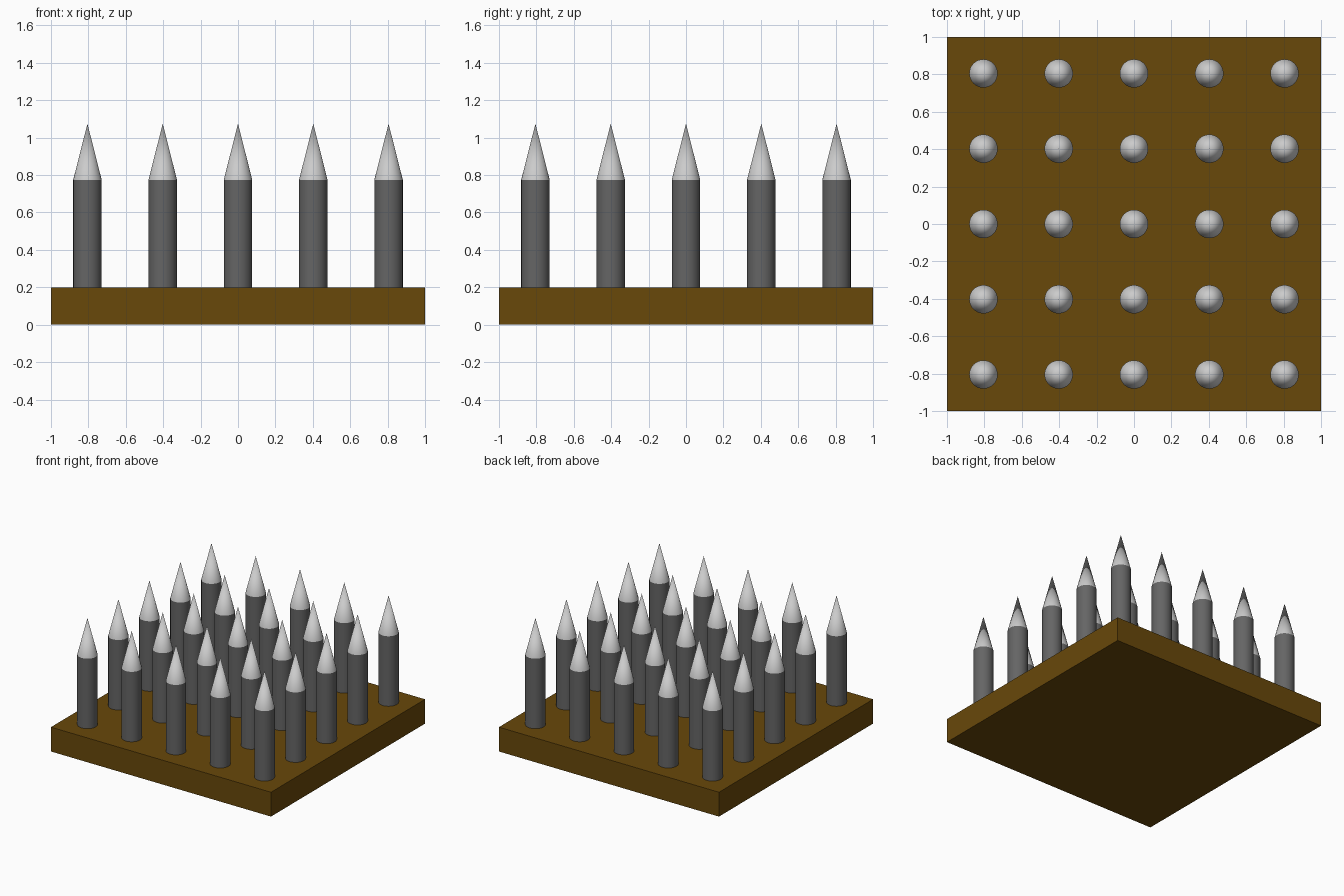
import bpy, math

if "Cube" in bpy.data.objects:
    bpy.data.objects.remove(bpy.data.objects["Cube"])

def material(name, rgb):
    m = bpy.data.materials.new(name)
    m.diffuse_color = (*rgb, 1)
    m.use_nodes = True
    m.node_tree.nodes["Principled BSDF"].inputs["Base Color"].default_value = m.diffuse_color
    return m

wood = material("brown_wood", (0.14, 0.065, 0.003))
iron = material("dark_grey", (0.13, 0.13, 0.13))

STEP, R = 0.4025, 0.076
BASE_TOP, SHAFT_TOP, TIP = 0.2, 0.775, 1.075

# square base slab
bpy.ops.mesh.primitive_cube_add(size=1, location=(0, 0, BASE_TOP / 2))
base = bpy.context.object
base.name = "base_slab"
base.scale = (2, 2, BASE_TOP)
bpy.ops.object.transform_apply(location=False, rotation=False, scale=True)
base.data.materials.append(wood)

# one shaft and one pointed tip, whose meshes are shared by the whole grid
def spike_part(name, r_top, z0, z1, mat=None):
    bpy.ops.mesh.primitive_cone_add(vertices=32, radius1=R, radius2=r_top,
                                    depth=z1 - z0, location=(0, 0, (z0 + z1) / 2))
    ob = bpy.context.object
    ob.name = name
    if mat:
        ob.data.materials.append(mat)
    bpy.ops.object.shade_smooth_by_angle(angle=math.radians(35))
    return ob

parts = [spike_part("spike_shaft", R, BASE_TOP, SHAFT_TOP, iron),
         spike_part("spike_tip", 0, SHAFT_TOP, TIP)]

# 5 x 5 grid of spikes
for i in range(-2, 3):
    for j in range(-2, 3):
        for part in parts:
            ob = part if i == j == 0 else part.copy()
            if ob is not part:
                bpy.context.collection.objects.link(ob)
            ob.location.x, ob.location.y = i * STEP, j * STEP
# put the shared originals back at the centre
for part in parts:
    part.location.x = part.location.y = 0
